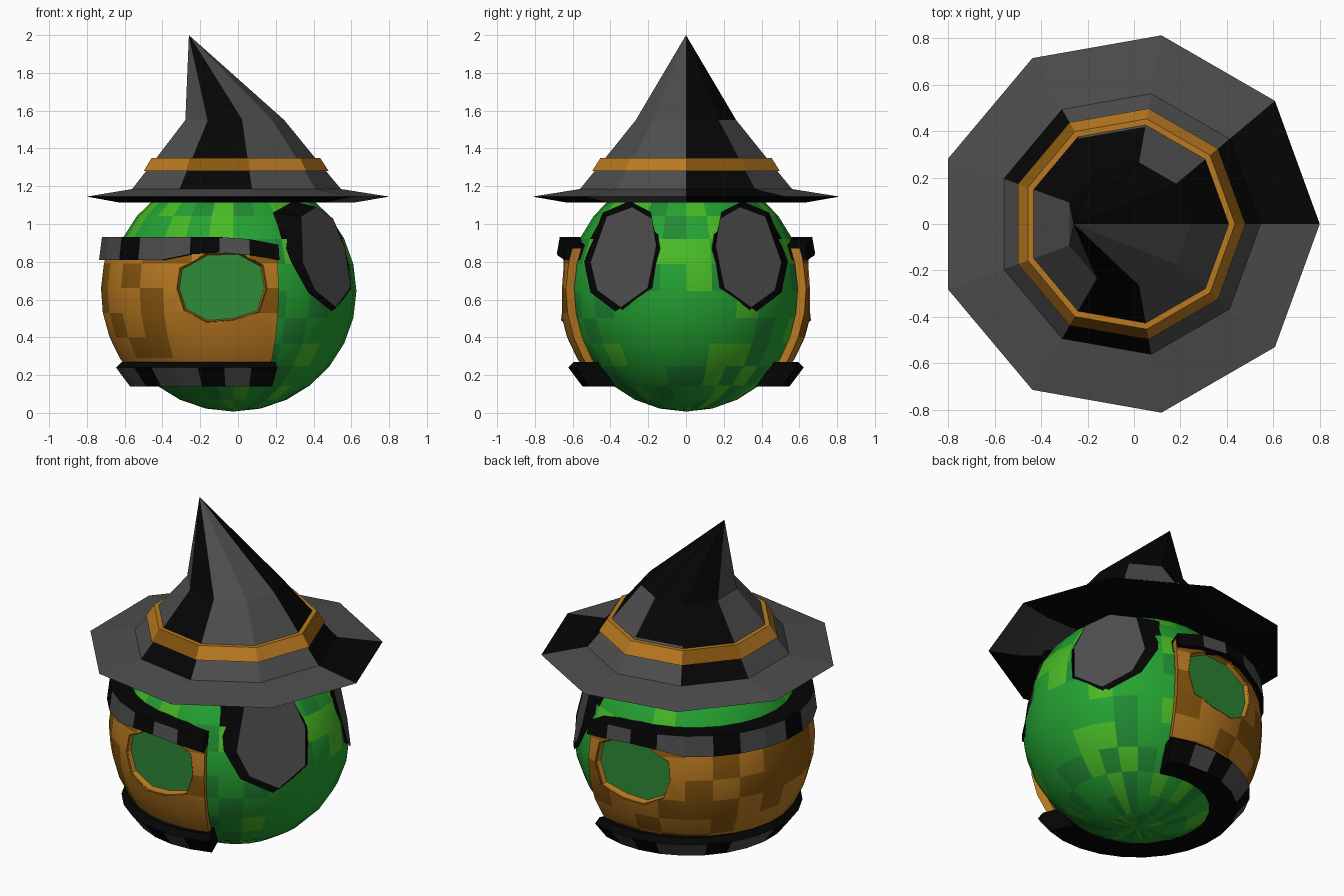
import bpy, bmesh, math, random
from mathutils import Vector

if "Cube" in bpy.data.objects:
    bpy.data.objects.remove(bpy.data.objects["Cube"])

random.seed(11)
CX = -0.025
C = Vector((CX, 0, 0.645))
BALL = Vector((0.652, 0.625, 0.638))      # ball radii
SHELL = Vector((0.705, 0.677, 0.69))      # shell radii


def mat(name, rgb):
    m = bpy.data.materials.new(name)
    lin = [(c / 255 / 12.92 if c < 11 else ((c / 255 + 0.055) / 1.055) ** 2.4) for c in rgb]
    m.diffuse_color = (*lin, 1)
    m.use_nodes = True
    m.node_tree.nodes["Principled BSDF"].inputs["Base Color"].default_value = m.diffuse_color
    return m


GREY, BLACK = mat("dark_grey", (77, 77, 77)), mat("black", (5, 5, 5))
ORANGE, BROWN = mat("orange", (186, 122, 33)), mat("brown", (136, 86, 14))
GREEN, LIME = mat("green", (36, 163, 50)), mat("lime", (72, 186, 38))
DEEP, GLASS = mat("deep_green", (33, 138, 52)), mat("window_green", (46, 138, 54))
BALL_MATS = [GREEN, LIME, DEEP, BLACK]


def finish(name, bm, mats, smooth=None, recalc=True):
    if recalc:
        bmesh.ops.recalc_face_normals(bm, faces=bm.faces)
    me = bpy.data.meshes.new(name)
    bm.to_mesh(me)
    bm.free()
    ob = bpy.data.objects.new(name, me)
    bpy.context.collection.objects.link(ob)
    for m in mats:
        me.materials.append(m)
    bpy.ops.object.select_all(action='DESELECT')
    ob.select_set(True)
    bpy.context.view_layer.objects.active = ob
    if smooth:
        bpy.ops.object.shade_smooth_by_angle(angle=math.radians(smooth))
    return ob


def rings_mesh(bm, rings, closed, rule):
    """Bridge equal vertex rings; rule(ring, column) gives the material index."""
    vs = [[bm.verts.new(p) for p in r] for r in rings]
    n = len(rings[0])
    for i in range(len(vs) - 1):
        for j in range(n if closed else n - 1):
            k = (j + 1) % n
            f = bm.faces.new((vs[i][j], vs[i][k], vs[i + 1][k], vs[i + 1][j]))
            f.material_index = rule(i, j)
    return vs


def polar(r, a, z, ys=1.0):
    return Vector((CX + r * math.cos(a), r * math.sin(a) * ys, z))


# Ball with scattered green patches
bm = bmesh.new()
bmesh.ops.create_uvsphere(bm, u_segments=28, v_segments=14, radius=1)
for v in bm.verts:
    v.co = Vector([C[i] + v.co[i] * BALL[i] for i in range(3)])
for f in bm.faces:
    p = f.calc_center_median()
    a = abs(math.degrees(math.atan2(p.y, p.x - CX)))
    t = random.random()
    f.material_index = 1 if t < (0.36 if p.z > 0.85 else 0.18) else 2 if t > 0.82 else 0
    if 50 < a < 64 and 0.93 < p.z < 1.03:      # dark patch beside each eye
        f.material_index = 3
ball = finish("ball", bm, BALL_MATS, 40)


# Partial rings wrapped round the back of the ball
def wrap(name, section, rule, mats, half=70, steps=17, ys=0.96, smooth=None, cap=0):
    """section(column) gives a closed list of (radius, height)."""
    bm = bmesh.new()
    rings = []
    for i in range(steps + 1):
        a = math.radians(half + (360 - 2 * half) * i / steps)
        rings.append([polar(r, a, z, ys) for r, z in section(min(i, steps - i))])
    vs = rings_mesh(bm, rings, True, rule)
    for end in (vs[0], vs[-1]):
        bm.faces.new(end).material_index = cap
    return finish(name, bm, mats, smooth)


ROWS = [0.24, 0.29, 0.40, 0.53, 0.66, 0.79, 0.87]


def shell_section(i):
    out = [(0.705 * math.sqrt(1 - ((z - C.z) / 0.69) ** 2), z) for z in ROWS]
    return out + [(r - 0.05, z) for r, z in reversed(out)]


shell = wrap("back_shell", shell_section,
             lambda i, j: 1 if j < 6 and random.random() < 0.42 else 0,
             [ORANGE, BROWN], smooth=30)


def cut(target, pts, n, mats, index):
    """Sink a prism with the given outline into the target along -n."""
    mid = sum(pts, Vector()) / len(pts)
    ring = [[mid + (p - mid) * 1.04 + n * d for p in pts] for d in (-0.02, 0.3)]
    bm = bmesh.new()
    for end in rings_mesh(bm, ring, True, lambda i, j: index):
        bm.faces.new(end).material_index = index
    cutter = finish("cutter", bm, mats)
    cutter.hide_render = True
    mod = target.modifiers.new("opening", 'BOOLEAN')
    mod.operation, mod.object, mod.solver = 'DIFFERENCE', cutter, 'EXACT'
    bpy.context.view_layer.objects.active = target
    bpy.ops.object.modifier_apply(modifier=mod.name)
    bpy.data.objects.remove(cutter)


def inset_pane(name, flat, edge, n, mats):
    """Flat pane with a sloping frame that runs out to the edge ring."""
    bm = bmesh.new()
    vs = rings_mesh(bm, [edge, flat], True, lambda i, j: 1)
    bm.faces.new(vs[1])
    bm.normal_update()
    for f in bm.faces:
        if f.normal.dot(n) < 0:
            f.normal_flip()
    finish(name, bm, mats, recalc=False)


def outline(units, radii, scale, lift, off=(0, 0, 0)):
    """Enlarge an outline of unit directions and lay it on an ellipsoid."""
    mid = sum(units, Vector()) / len(units)
    out = []
    for u in units:
        u = (mid + (u - mid) * scale + Vector(off)).normalized() * (1 + lift)
        out.append(Vector([C[i] + u[i] * radii[i] for i in range(3)]))
    return out


EYE = [(0.42, 1.04), (0.285, 1.09), (0.18, 1.03), (0.15, 0.87),
       (0.19, 0.67), (0.345, 0.56), (0.47, 0.65), (0.505, 0.80)]
WINDOW = [(-0.295, 0.76), (-0.16, 0.835), (0, 0.84), (0.12, 0.775), (0.14, 0.66),
          (0.10, 0.54), (-0.03, 0.50), (-0.16, 0.49), (-0.275, 0.55), (-0.31, 0.66)]

for s, side in ((-1, "right"), (1, "left")):
    # Eye sunk into a black frame
    flat = [Vector((0.455 - 0.69 * (y - 0.33) - 0.28 * (z - 0.83), s * y, z)) for y, z in EYE]
    units = []
    for y, z in EYE:
        uy, uz = s * y / BALL.y, (z - C.z) / BALL.z
        units.append(Vector((math.sqrt(max(0.06, 1 - uy * uy - uz * uz)), uy, uz)))
    n = Vector((1, 0.69 * s, 0.28)).normalized()
    cut(ball, flat, n, BALL_MATS, 3)
    inset_pane(side + "_eye", flat,
               outline(units, BALL, 1.1, 0.012, (-0.05, s * 0.03, 0.01)), n, [GREY, BLACK])
    # Side window sunk through the shell
    flat = [Vector((x, s * (0.607 + 0.08 * (x + 0.08)), z)) for x, z in WINDOW]
    units = []
    for x, z in WINDOW:
        ux, uz = (x - CX) / SHELL.x, (z - C.z) / SHELL.z
        units.append(Vector((ux, s * math.sqrt(1 - ux * ux - uz * uz), uz)))
    n = Vector((0, s, 0))
    cut(ball, flat, n, BALL_MATS, 3)
    cut(shell, flat, n, [ORANGE, BROWN], 0)
    inset_pane(side + "_window", flat, outline(units, SHELL, 1.07, 0.003), n, [GLASS, ORANGE])


# Dark collars above and below the shell
def upper_section(i):
    lo, hi = {0: (0.81, 0.89), 1: (0.835, 0.92), 2: (0.85, 0.93), 3: (0.84, 0.93)}.get(i, (0.81, 0.93))
    return [(0.60, lo), (0.715, lo), (0.70, hi), (0.56, hi)]


def panels(i, j):
    return 0 if j == 1 and i not in {0, 2, 5, 8, 11, 14, 16} else 1


wrap("upper_collar", upper_section, panels, [GREY, BLACK], cap=1)
wrap("lower_collar", lambda i: [(0.40, 0.14), (0.55, 0.14), (0.625, 0.24), (0.595, 0.27), (0.50, 0.27)],
     panels, [GREY, BLACK], half=68, ys=1.0, cap=1)

# Nine-sided hat with a bent tip and black panels
ANG = [math.radians(40 * k) for k in range(9)]
HAT = [(0.42, 1.115), (0.65, 1.115), (0.825, 1.145), (0.57, 1.185), (0.425, 1.36), (0.27, 1.55)]
PANELS = [set(range(8)), set(range(8)), {0}, {0, 3, 6}, {0, 2, 3, 6}]
bm = bmesh.new()
vs = rings_mesh(bm, [[polar(r, a, z) for a in ANG] for r, z in HAT], True,
                lambda i, j: int(j in PANELS[i]))
tip = bm.verts.new((-0.26, 0, 2.0))
for j in range(9):
    f = bm.faces.new((vs[-1][j], vs[-1][(j + 1) % 9], tip))
    f.material_index = int(j in {0, 1, 2, 3, 6})
finish("hat", bm, [GREY, BLACK])

# Hat band with three brown panels
bm = bmesh.new()
BAND = [(0.46, 1.28), (0.505, 1.28), (0.46, 1.35), (0.41, 1.35), (0.46, 1.28)]
rings_mesh(bm, [[polar(r, a, z) for a in ANG] for r, z in BAND], True,
           lambda i, j: int(i == 1 and j in {0, 3, 6}))
bmesh.ops.remove_doubles(bm, verts=bm.verts, dist=0.0001)
finish("hat_band", bm, [ORANGE, BROWN])
